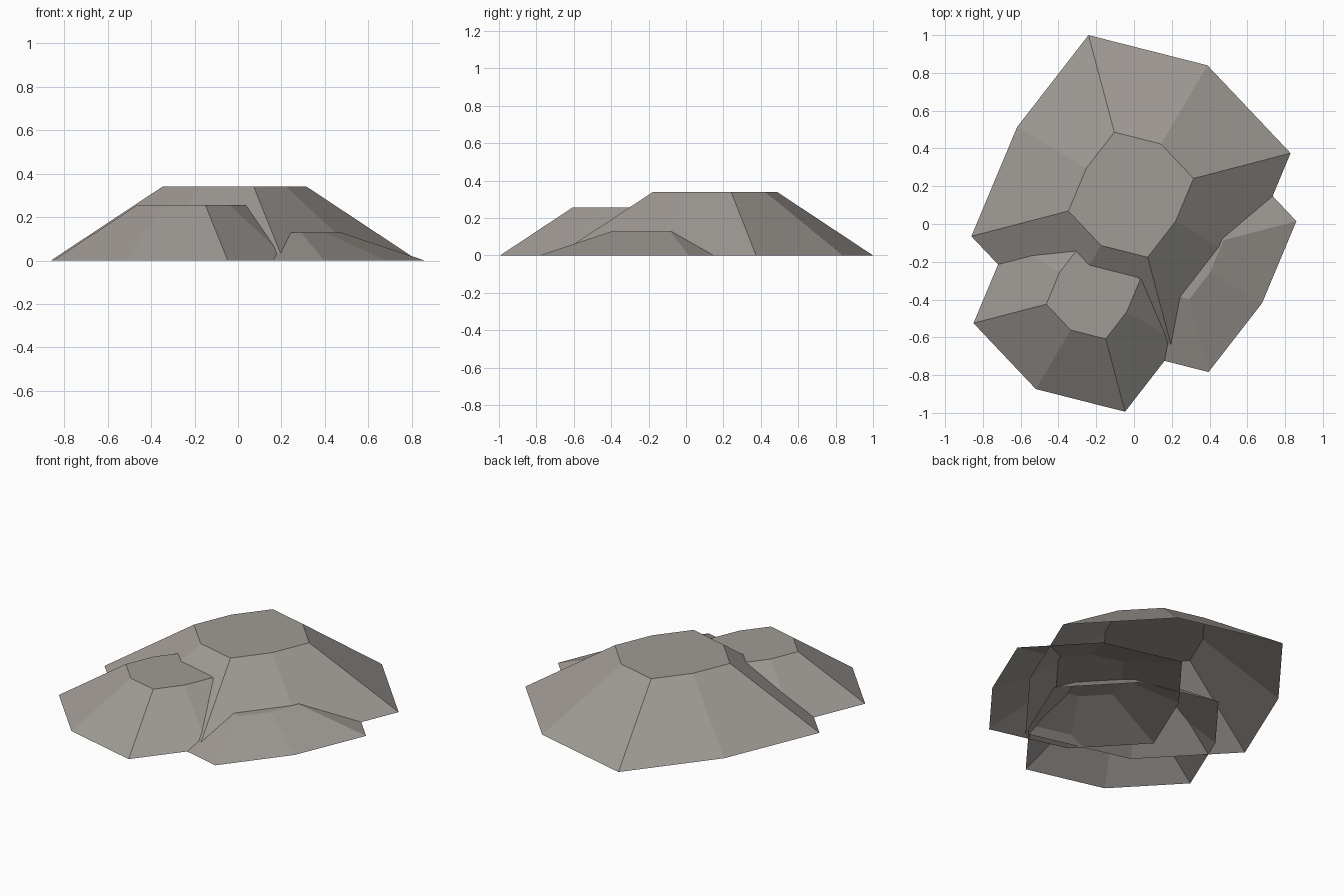
import bpy, bmesh
from mathutils import Vector

if "Cube" in bpy.data.objects:
    bpy.data.objects.remove(bpy.data.objects["Cube"])

# One stone colour for the whole outcrop
stone = bpy.data.materials.new("warm_grey_stone")
stone.diffuse_color = (0.35, 0.325, 0.30, 1)
stone.use_nodes = True
stone.node_tree.nodes["Principled BSDF"].inputs["Base Color"].default_value = stone.diffuse_color

# Half of the point-symmetric octagon outline; the other half is its mirror
HALF = [(-0.225, 0.845), (0.405, 0.685), (0.845, 0.22), (0.603, -0.358)]
OUTLINE = HALF + [(-x, -y) for x, y in HALF]
TOP_RATIO = 0.392


def mound(name, center, scale, height):
    """Flat-topped eight-sided rock shell, open underneath."""
    bm = bmesh.new()
    cx, cy = center

    def ring(s, z):
        return [bm.verts.new(Vector((cx + x * s, cy + y * s, z))) for x, y in OUTLINE]

    base, top = ring(scale, 0), ring(scale * TOP_RATIO, height)
    n = len(base)
    for i in range(n):
        j = (i + 1) % n
        bm.faces.new((base[j], base[i], top[i], top[j]))
    bm.faces.new(top[::-1])          # outline runs clockwise, so flip the cap
    mesh = bpy.data.meshes.new(name)
    bm.to_mesh(mesh)
    bm.free()
    mesh.materials.append(stone)
    obj = bpy.data.objects.new(name, mesh)
    bpy.context.collection.objects.link(obj)
    return obj


# Three overlapping rocks
mound("large_rock", (-0.016, 0.155), 1.0, 0.34)
mound("front_left_rock", (-0.216, -0.36), 0.75, 0.255)
mound("low_right_rock", (0.226, -0.15), 0.75, 0.128)
